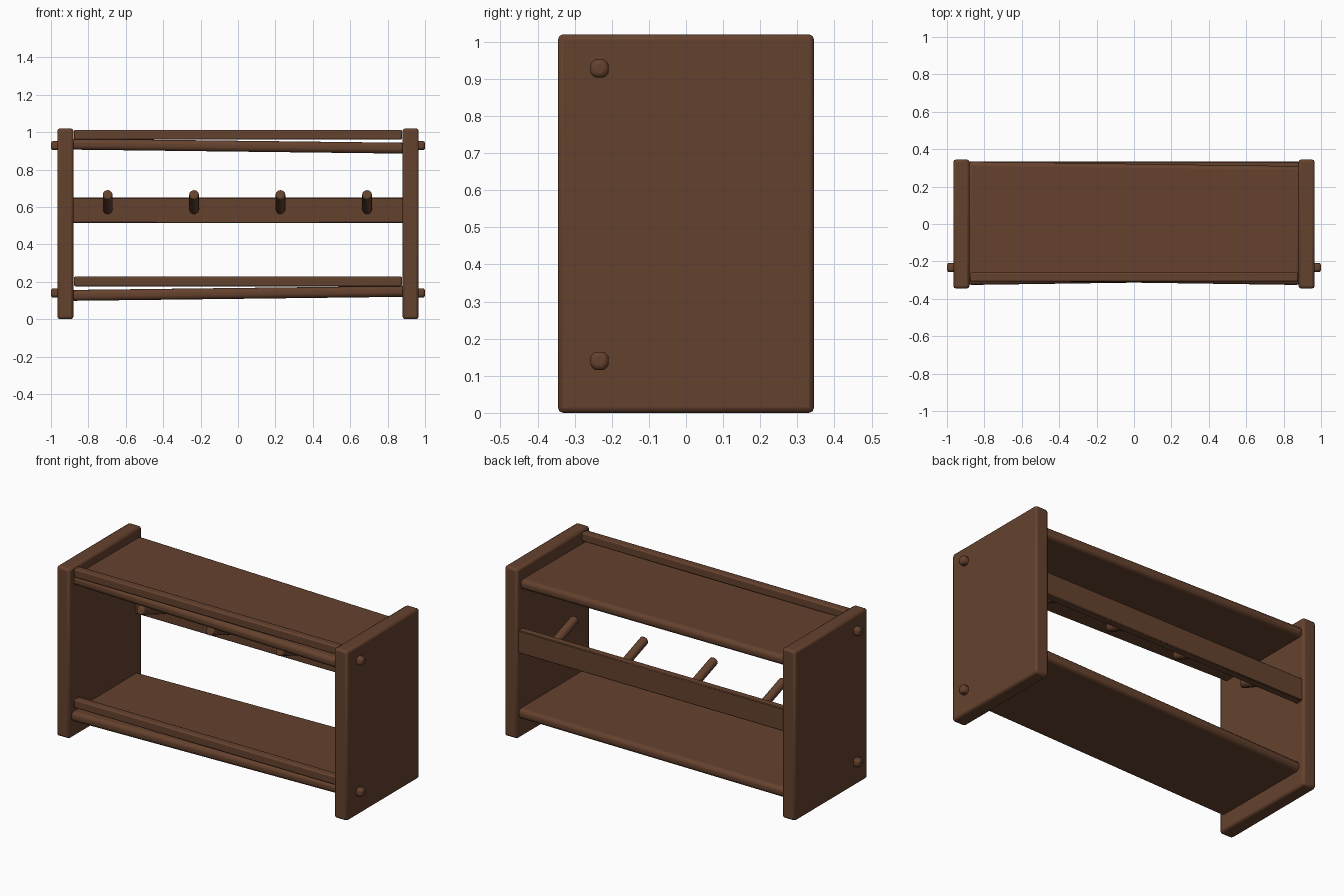
import bpy
from math import atan2, pi
from mathutils import Vector

if "Cube" in bpy.data.objects:
    bpy.data.objects.remove(bpy.data.objects["Cube"], do_unlink=True)

wood = bpy.data.materials.new("brown_wood")
wood.use_nodes = True
colour = (0.13, 0.054, 0.027, 1)
wood.diffuse_color = colour
wood.node_tree.nodes["Principled BSDF"].inputs["Base Color"].default_value = colour


def finish(obj, name, bevel, segments):
    obj.name = name
    obj.data.materials.append(wood)
    mod = obj.modifiers.new("rounded_edges", "BEVEL")
    mod.width = bevel
    mod.segments = segments
    mod.limit_method = "ANGLE"
    bpy.ops.object.shade_smooth_by_angle()
    return obj


def box(name, centre, size, bevel, segments=2, rotation=(0, 0, 0)):
    bpy.ops.mesh.primitive_cube_add(size=1, location=centre, rotation=rotation)
    obj = bpy.context.object
    obj.scale = size
    bpy.ops.object.transform_apply(location=False, rotation=False, scale=True)
    return finish(obj, name, bevel, segments)


def dowel(name, start, end, radius, bevel, sides=16):
    start, end = Vector(start), Vector(end)
    axis = end - start
    bpy.ops.mesh.primitive_cylinder_add(
        vertices=sides, radius=radius, depth=axis.length,
        location=(start + end) / 2,
        rotation=axis.to_track_quat("Z", "Y").to_euler())
    return finish(bpy.context.object, name, bevel, 3)


# End panels with round dowel caps on their outer faces
for side, label in ((-1, "right"), (1, "left")):
    box(f"{label}_panel", (side * 0.923, 0, 0.51), (0.086, 0.69, 1.02), 0.014)
    for z, level in ((0.14, "lower"), (0.928, "upper")):
        dowel(f"{label}_{level}_dowel_cap", (side * 0.94, -0.233, z),
              (side * 1.0, -0.233, z), 0.027, 0.016, 12)

# Shelves, each sitting slightly askew, with a straight lip rail at the front
for level, z, skew, rail_z in (("lower", 0.138, -1, 0.202), ("upper", 0.925, 1, 0.986)):
    box(f"{level}_shelf", (0, 0.004, z), (1.79, 0.635, 0.058), 0.022, 3,
        (0, skew * 0.012, -skew * 0.014))
    box(f"{level}_lip_rail", (0, -0.284, rail_z), (1.755, 0.048, 0.052), 0.008)

# Back board with four slanted coat pegs
box("peg_board", (0, 0.31, 0.582), (1.78, 0.046, 0.135), 0.004, 1)
for i, x in enumerate((-0.697, -0.235, 0.227, 0.69)):
    dowel(f"peg_{i + 1}", (x, 0.305, 0.583), (x, 0.067, 0.668), 0.026, 0.008)
